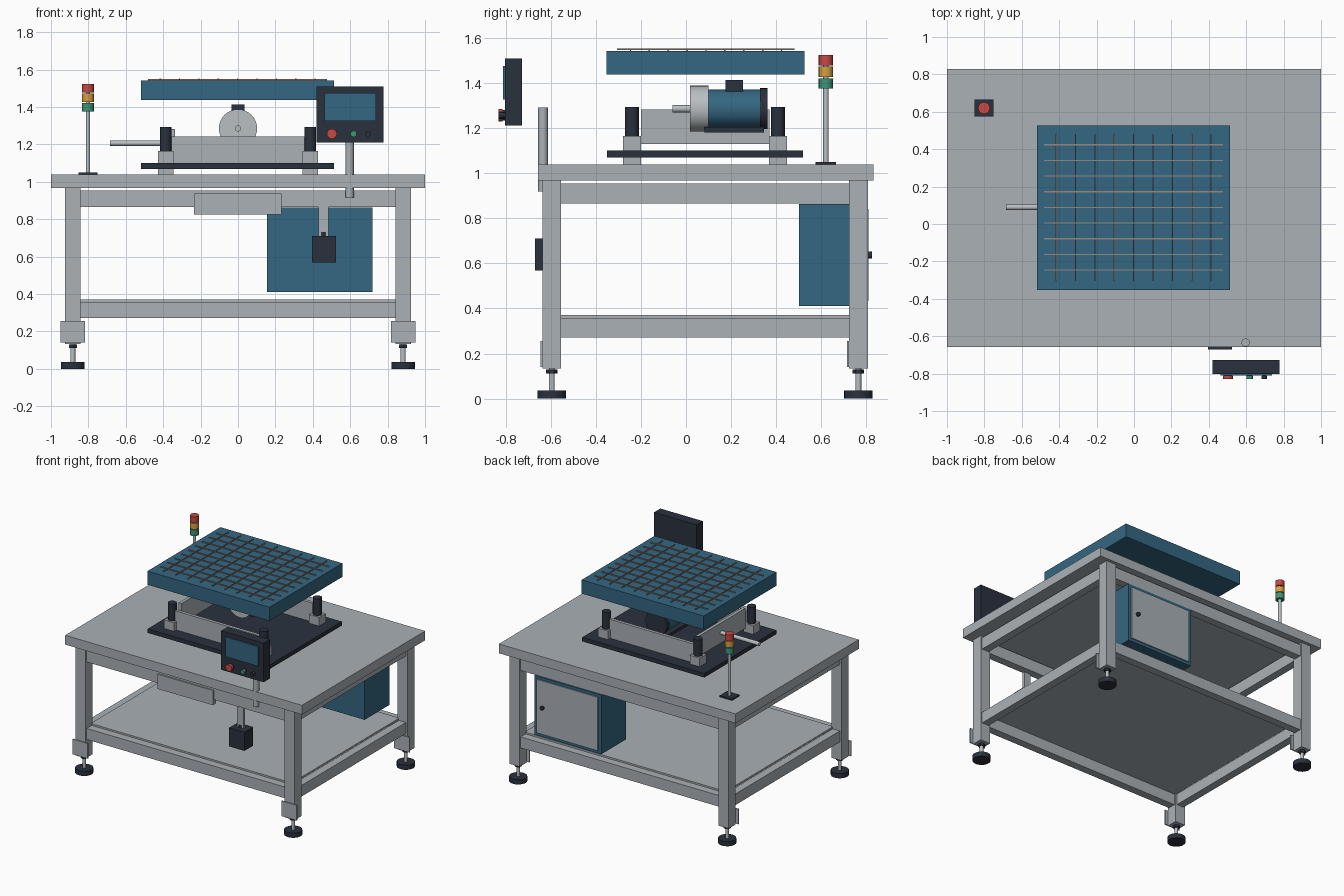
import bpy, math
from mathutils import Vector


def mat(name, r, g, b):
    m = bpy.data.materials.new(name)
    m.diffuse_color = (r, g, b, 1)
    return m


GREY = mat("frame grey", 0.40, 0.44, 0.47)
STEEL = mat("light steel", 0.48, 0.52, 0.54)
BLUE = mat("machine blue", 0.034, 0.135, 0.22)
DARK = mat("dark slate", 0.023, 0.031, 0.047)
RED = mat("signal red", 0.58, 0.065, 0.055)
AMBER = mat("signal amber", 0.68, 0.35, 0.05)
GREEN = mat("signal green", 0.05, 0.30, 0.19)
WIRE = mat("wire tan", 0.32, 0.25, 0.21)


def box(name, x0, x1, y0, y1, z0, z1, m):
    """Box from its limits along each axis."""
    bpy.ops.mesh.primitive_cube_add(size=1, location=((x0 + x1) / 2, (y0 + y1) / 2, (z0 + z1) / 2))
    o = bpy.context.object
    o.scale = (x1 - x0, y1 - y0, z1 - z0)
    bpy.ops.object.transform_apply(location=False, rotation=False)
    o.name = name
    o.data.materials.append(m)
    return o


def cyl(name, start, end, r, m, sides=24):
    """Cylinder between two points."""
    a, b = Vector(start), Vector(end)
    bpy.ops.mesh.primitive_cylinder_add(
        vertices=sides, radius=r, depth=(b - a).length, location=(a + b) / 2,
        rotation=(b - a).to_track_quat('Z', 'Y').to_euler())
    o = bpy.context.object
    o.name = name
    o.data.materials.append(m)
    bpy.ops.object.shade_smooth_by_angle(angle=math.radians(35))
    return o


# Table top and shelf
box("table_top", -1, 1, -0.657, 0.83, 0.967, 1.038, GREY)
box("shelf", -0.85, 0.85, -0.565, 0.735, 0.356, 0.37, GREY)

# Legs with brackets and levelling feet
LX, FY, BY, H = 0.883, -0.595, 0.764, 0.042
for x in (-LX, LX):
    for y in (FY, BY):
        box("leg", x - H, x + H, y - H, y + H, 0.133, 0.967, GREY)
        box("foot_bracket", x - 0.065, x + 0.065, y - H - 0.009, y - H, 0.14, 0.255, GREY)
        cyl("foot_nut", (x, y, 0.112), (x, y, 0.13), 0.025, DARK, 6)
        cyl("foot_rod", (x, y, 0.03), (x, y, 0.135), 0.013, STEEL, 16)
        cyl("foot_pad", (x, y, 0), (x, y, 0.036), 0.063, DARK)

# Upper and lower frame rails
W = 0.03
for z0, z1 in ((0.272, 0.357), (0.864, 0.954)):
    for y in (FY, BY):
        box("long_rail", -LX + H, LX - H, y - W, y + W, z0, z1, GREY)
    for x in (-LX, LX):
        box("side_rail", x - W, x + W, FY + H, BY - H, z0, z1, GREY)

# Front drawer panel
box("drawer_panel", -0.235, 0.233, -0.637, -0.6, 0.826, 0.938, GREY)

# Electrical cabinet
box("cabinet", 0.155, 0.72, 0.5, 0.8, 0.41, 0.862, BLUE)
box("cabinet_door", 0.18, 0.697, 0.8, 0.808, 0.432, 0.84, GREY)
cyl("cabinet_knob", (0.645, 0.806, 0.637), (0.645, 0.825, 0.637), 0.015, DARK, 16)

# Hanging control box
box("hanger_bar", 0.43, 0.485, -0.628, -0.606, 0.71, 0.87, GREY)
cyl("hanger_plug", (0.457, -0.617, 0.7), (0.457, -0.617, 0.73), 0.016, DARK, 16)
box("hanging_box", 0.395, 0.523, -0.67, -0.565, 0.567, 0.71, DARK)

# Operator panel on its post
cyl("panel_post", (0.597, -0.634, 0.917), (0.597, -0.634, 1.29), 0.022, GREY)
box("panel_case", 0.42, 0.778, -0.802, -0.727, 1.21, 1.508, DARK)
box("panel_screen", 0.463, 0.737, -0.811, -0.802, 1.325, 1.474, BLUE)
for label, x, r, m in (("red", 0.502, 0.027, RED), ("green", 0.618, 0.017, GREEN), ("dark", 0.696, 0.014, DARK)):
    cyl(label + "_button_collar", (x, -0.80, 1.256), (x, -0.814, 1.256), r * 0.9, DARK, 16)
    cyl(label + "_button", (x, -0.814, 1.256), (x, -0.83, 1.256), r, m, 16)

# Signal tower
TX, TY = -0.802, 0.62
box("tower_base", TX - 0.052, TX + 0.052, TY - 0.045, TY + 0.045, 1.036, 1.049, DARK)
cyl("tower_pole", (TX, TY, 1.045), (TX, TY, 1.48), 0.012, STEEL, 16)
for i, (label, m) in enumerate((("green", GREEN), ("amber", AMBER), ("red", RED))):
    z = 1.375 + i * 0.051
    cyl(label + "_lamp", (TX, TY, z), (TX, TY, z + 0.045), 0.032, m, 16)

# Machine base plate with corner blocks and dampers
box("base_plate", -0.518, 0.514, -0.35, 0.518, 1.068, 1.099, DARK)
for x in (-0.387, 0.387):
    for y in (-0.24, 0.407):
        box("corner_block", x - 0.042, x + 0.042, y - 0.04, y + 0.04, 1.036, 1.165, GREY)
        cyl("damper", (x, y, 1.165), (x, y, 1.293), 0.031, DARK)

# Support plates around the motor
for y in (-0.24, 0.407):
    box("cross_plate", -0.355, 0.355, y - 0.012, y + 0.012, 1.098, 1.243, GREY)
box("side_plate", -0.362, -0.338, -0.2, 0.37, 1.128, 1.282, GREY)
cyl("side_rod", (-0.685, 0.09, 1.206), (-0.35, 0.09, 1.206), 0.015, STEEL, 16)

# Motor lying along y
MZ = 1.285
cyl("motor_shaft", (0, -0.06, MZ), (0, 0.03, MZ), 0.016, STEEL, 16)
cyl("motor_flange", (0, 0.018, MZ), (0, 0.10, MZ), 0.102, STEEL, 32)
cyl("motor_body", (0, 0.10, MZ), (0, 0.33, MZ), 0.085, BLUE, 32)
cyl("motor_cap", (0, 0.327, MZ), (0, 0.361, MZ), 0.091, DARK, 32)
box("terminal_box", -0.036, 0.036, 0.175, 0.252, 1.35, 1.412, DARK)
box("motor_base", -0.075, 0.075, 0.083, 0.345, 1.18, 1.203, DARK)

# Upper platform with wire grid
box("platform", -0.518, 0.514, -0.353, 0.526, 1.437, 1.541, BLUE)
for i in range(9):
    y = -0.246 + i * 0.0837
    x = -0.416 + i * 0.1035
    box("grid_wire_x", -0.48, 0.476, y - 0.003, y + 0.003, 1.541, 1.548, WIRE)
    box("grid_wire_y", x - 0.003, x + 0.003, -0.305, 0.48, 1.545, 1.552, WIRE)
